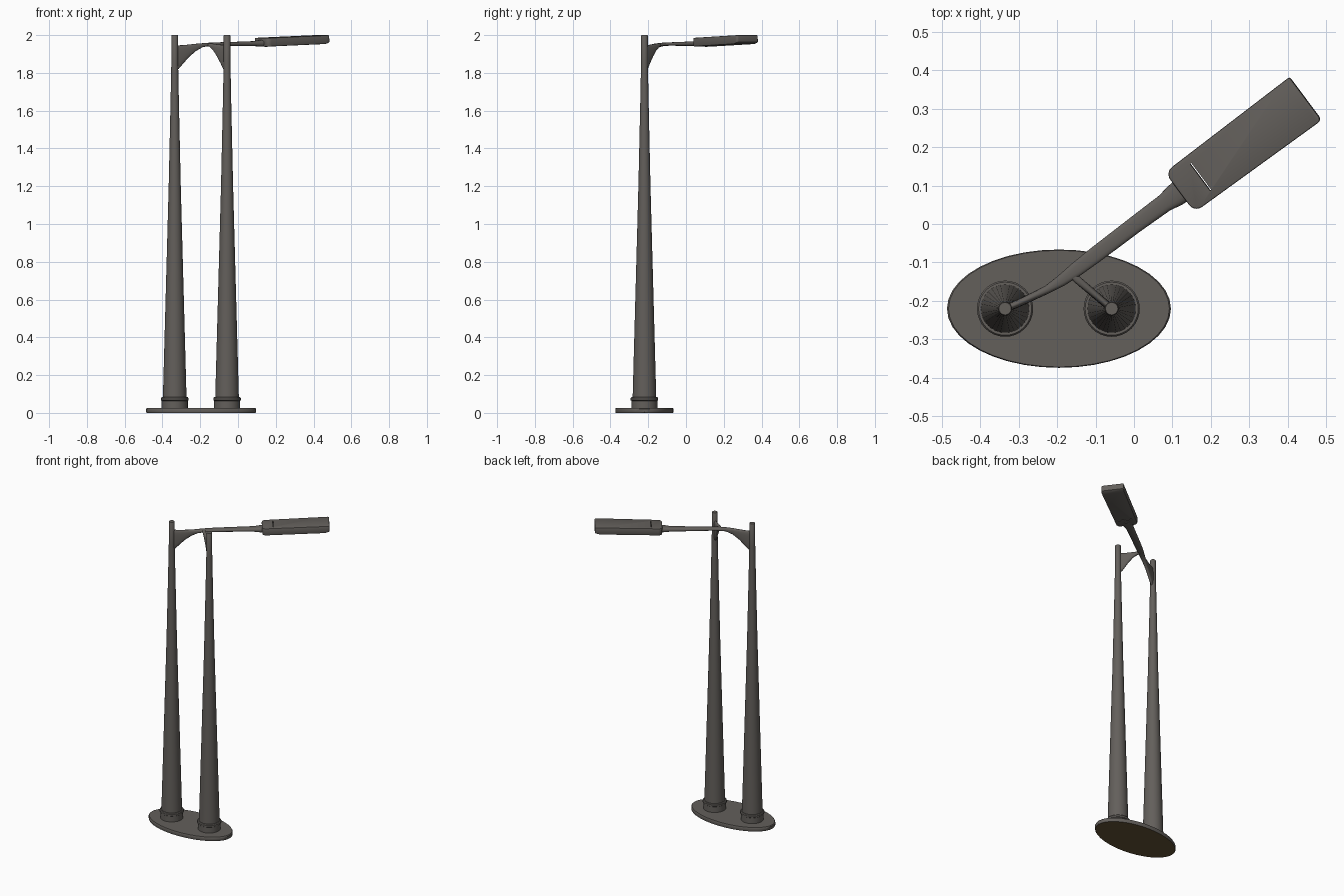
import bpy, bmesh, math
from mathutils import Matrix, Vector

if "Cube" in bpy.data.objects:
    bpy.data.objects.remove(bpy.data.objects["Cube"])


def material(name, rgb):
    m = bpy.data.materials.new(name)
    m.diffuse_color = (*rgb, 1)
    m.use_nodes = True
    m.node_tree.nodes["Principled BSDF"].inputs["Base Color"].default_value = m.diffuse_color
    return m


grey = material("dark_warm_grey", (0.125, 0.115, 0.105))
brown = material("dark_brown", (0.125, 0.085, 0.035))


def shade(ob, angle):
    bpy.ops.object.select_all(action='DESELECT')
    ob.select_set(True)
    bpy.context.view_layer.objects.active = ob
    bpy.ops.object.shade_smooth_by_angle(angle=math.radians(angle))


def finish(name, bm, angle=35):
    bmesh.ops.recalc_face_normals(bm, faces=bm.faces)
    me = bpy.data.meshes.new(name)
    bm.to_mesh(me)
    bm.free()
    me.materials.append(grey)
    ob = bpy.data.objects.new(name, me)
    bpy.context.collection.objects.link(ob)
    shade(ob, angle)
    return ob


def skin(name, rings, angle=35):
    """Join equal-length point rings into a closed tube."""
    bm = bmesh.new()
    rows = [[bm.verts.new(p) for p in ring] for ring in rings]
    n = len(rows[0])
    for a, b in zip(rows, rows[1:]):
        for i in range(n):
            j = (i + 1) % n
            bm.faces.new((a[i], a[j], b[j], b[i]))
    bm.faces.new(rows[0])
    bm.faces.new(rows[-1])
    return finish(name, bm, angle)


def lathe(name, cx, cy, profile, n=32, sy=1.0):
    """profile: (radius, height) pairs; sy squashes the circle along y."""
    ang = [2 * math.pi * i / n for i in range(n)]
    return skin(name, [[(cx + r * math.cos(a), cy + r * sy * math.sin(a), z)
                        for a in ang] for r, z in profile])


def arm(name, sections, n=20):
    """sections: (x, y, half_width, z_bottom, z_top) along the path."""
    rings = []
    for k, (x, y, w, z0, z1) in enumerate(sections):
        p = sections[max(k - 1, 0)]
        q = sections[min(k + 1, len(sections) - 1)]
        d = Vector((q[0] - p[0], q[1] - p[1], 0)).normalized()
        side = Vector((-d.y, d.x, 0))
        ring = []
        for i in range(n):
            a = 2 * math.pi * i / n
            c, s = math.cos(a), math.sin(a)
            c = math.copysign(abs(c) ** 0.7, c)
            s = math.copysign(abs(s) ** 0.7, s)
            ring.append(Vector((x, y, (z0 + z1) / 2)) + side * w * c
                        + Vector((0, 0, (z1 - z0) / 2 * s)))
        rings.append(ring)
    return skin(name, rings, 50)


# Oval ground plate with a brown underside
plate = lathe("base_plate", -0.195, -0.22,
              [(0.288, 0), (0.291, 0.004), (0.291, 0.021), (0.287, 0.026)], 40, 0.528)
plate.data.materials.append(brown)
for f in plate.data.polygons:
    if f.normal.z < -0.9:
        f.material_index = 1

# Two tapered poles with stepped collars
for side, px in (("left", -0.335), ("right", -0.058)):
    lathe(side + "_pole", px, -0.22,
          [(0.064, 0.02), (0.062, 0.1), (0.032, 1.2), (0.022, 1.65),
           (0.018, 1.85), (0.018, 1.997), (0.016, 2.0)])
    lathe(side + "_collar", px, -0.22,
          [(0.069, 0.02), (0.069, 0.064), (0.073, 0.067), (0.073, 0.078),
           (0.069, 0.083), (0.058, 0.083)])

# Main arm: curved web at the left pole, widening toward the lamp
arm("main_arm", [
    (-0.335, -0.220, 0.010, 1.815, 1.946), (-0.315, -0.212, 0.010, 1.82, 1.946),
    (-0.290, -0.201, 0.010, 1.850, 1.947), (-0.260, -0.187, 0.010, 1.884, 1.950),
    (-0.225, -0.170, 0.011, 1.915, 1.954), (-0.190, -0.148, 0.015, 1.936, 1.957),
    (-0.150, -0.118, 0.019, 1.943, 1.960), (-0.100, -0.080, 0.021, 1.944, 1.962),
    (0.000, -0.004, 0.022, 1.943, 1.965), (0.080, 0.055, 0.024, 1.942, 1.968),
    (0.105, 0.073, 0.030, 1.940, 1.972), (0.150, 0.106, 0.034, 1.938, 1.978)])

# Short brace from the right pole
arm("right_brace", [
    (-0.058, -0.220, 0.010, 1.815, 1.948), (-0.076, -0.205, 0.010, 1.82, 1.948),
    (-0.090, -0.193, 0.010, 1.850, 1.949), (-0.108, -0.178, 0.010, 1.885, 1.951),
    (-0.128, -0.161, 0.010, 1.918, 1.954), (-0.148, -0.144, 0.010, 1.938, 1.957),
    (-0.165, -0.128, 0.009, 1.944, 1.958)])

# Lamp head: rounded slab, slightly tilted up toward its tip
LENGTH, THICK = 0.408, 0.046
place = (Matrix.Translation((0.120, 0.083, 1.939))
         @ Matrix.Rotation(math.radians(36.7), 4, 'Z')
         @ Matrix.Rotation(math.radians(-2.1), 4, 'Y'))

outline = []
for u, v, r, start in ((0, -0.065, 0.024, 180), (LENGTH, -0.070, 0.012, 270),
                       (LENGTH, 0.070, 0.006, 0), (0, 0.065, 0.024, 90)):
    cu = u + (r if u == 0 else -r)
    cv = v + (r if v < 0 else -r)
    for i in range(6):
        a = math.radians(start + 18 * i)
        outline.append((cu + r * math.cos(a), cv + r * math.sin(a)))
bm = bmesh.new()
face = bm.faces.new([bm.verts.new((u, v, 0)) for u, v in outline])
up = bmesh.ops.extrude_face_region(bm, geom=[face])['geom']
bmesh.ops.translate(bm, vec=(0, 0, THICK),
                    verts=[g for g in up if isinstance(g, bmesh.types.BMVert)])
rim = [e for e in bm.edges if abs(e.verts[0].co.z - e.verts[1].co.z) < 1e-6]
bmesh.ops.bevel(bm, geom=rim, offset=0.004, segments=2, profile=0.5, affect='EDGES')
# split across, then sweep the underside up at the tip
bend = LENGTH - 0.03
bmesh.ops.bisect_plane(bm, geom=bm.verts[:] + bm.edges[:] + bm.faces[:],
                       plane_co=(bend, 0, 0), plane_no=(1, 0, 0))
for v in bm.verts:
    if v.co.z < THICK / 2 and v.co.x > bend:
        v.co.z += 0.008 * (v.co.x - bend) / 0.03
bm.transform(place)
head = finish("lamp_head", bm)

# Narrow slot through the head near the arm
bm = bmesh.new()
bmesh.ops.create_cube(bm, size=1, matrix=place @ Matrix.Translation((0.068, 0, 0.02))
                      @ Matrix.Diagonal((0.004, 0.086, 0.2, 1)))
cutter = finish("slot_cutter", bm)
cutter.hide_render = True
cut = head.modifiers.new("slot", 'BOOLEAN')
cut.operation = 'DIFFERENCE'
cut.object = cutter
bpy.context.view_layer.objects.active = head
bpy.ops.object.modifier_apply(modifier=cut.name)
bpy.data.objects.remove(cutter)
shade(head, 30)
